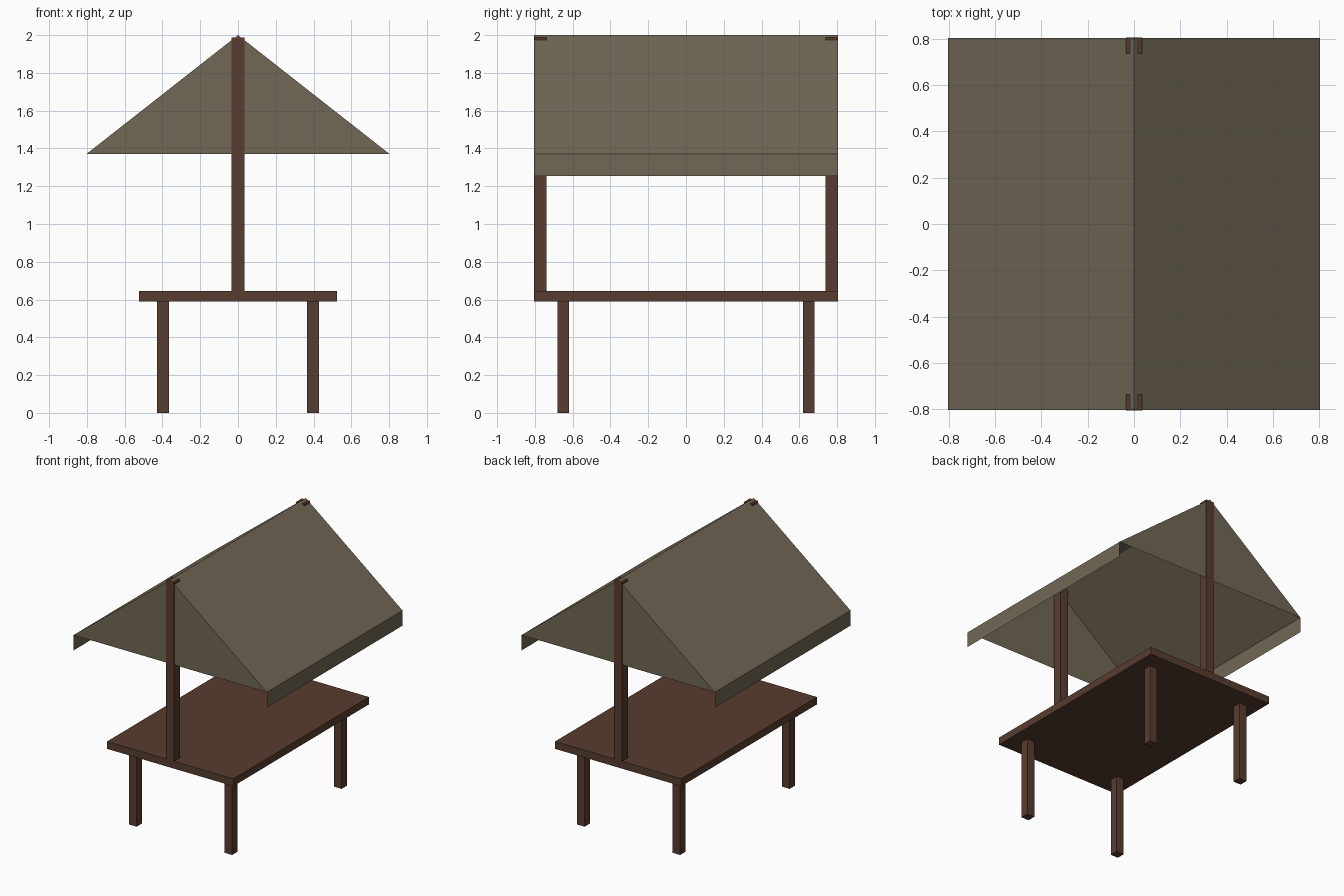
import bpy
import bmesh

if "Cube" in bpy.data.objects:
    bpy.data.objects.remove(bpy.data.objects["Cube"], do_unlink=True)


def material(name, color):
    mat = bpy.data.materials.new(name)
    mat.use_nodes = True
    mat.diffuse_color = color
    mat.node_tree.nodes["Principled BSDF"].inputs["Base Color"].default_value = color
    return mat


wood = material("dark wood", (0.098, 0.046, 0.028, 1))
canvas = material("olive canvas", (0.165, 0.137, 0.09, 1))


def finish(name, bm, mat):
    mesh = bpy.data.meshes.new(name)
    bm.to_mesh(mesh)
    bm.free()
    mesh.materials.append(mat)
    obj = bpy.data.objects.new(name, mesh)
    bpy.context.collection.objects.link(obj)
    return obj


def box(name, low, high, mat):
    bm = bmesh.new()
    bmesh.ops.create_cube(bm, size=1)
    for v in bm.verts:
        v.co = [h if c > 0 else l for c, l, h in zip(v.co, low, high)]
    return finish(name, bm, mat)


def post(name, x, y, width, bottom, top):
    r = width / 2
    return box(name, (x - r, y - r, bottom), (x + r, y + r, top), wood)


HALF = 0.805      # half depth of table and roof
EAVE = 0.803      # half width of roof
EAVE_Z, FLAP_Z, RIDGE_Z = 1.37, 1.255, 2.0
TABLE_LOW, TABLE_TOP = 0.59, 0.645

# Table top
box("table_top", (-0.525, -HALF, TABLE_LOW), (0.525, HALF, TABLE_TOP), wood)

# Table legs and roof posts
for y, end in ((-1, "front"), (1, "back")):
    for x, side in ((-1, "right"), (1, "left")):
        post(f"{end}_{side}_leg", x * 0.397, y * 0.65, 0.062, 0, TABLE_LOW)
    post(f"{end}_roof_post", 0, y * (HALF - 0.033), 0.068, TABLE_TOP, 1.987)

# Canvas roof: two slopes with hanging eave flaps, one open sheet
profile = [(-EAVE, FLAP_Z), (-EAVE, EAVE_Z), (0, RIDGE_Z), (EAVE, EAVE_Z), (EAVE, FLAP_Z)]
bm = bmesh.new()
rows = [[bm.verts.new((x, y, z)) for x, z in profile] for y in (-HALF, HALF)]
for i in range(len(profile) - 1):
    bm.faces.new((rows[0][i], rows[0][i + 1], rows[1][i + 1], rows[1][i]))

# Gable ends close the triangles above the eaves
for row in rows:
    bm.faces.new(row[1:4])
bmesh.ops.recalc_face_normals(bm, faces=bm.faces)
if max(bm.faces, key=lambda f: f.calc_center_median().z).normal.z < 0:
    bmesh.ops.reverse_faces(bm, faces=bm.faces)
finish("canvas_roof", bm, canvas)
